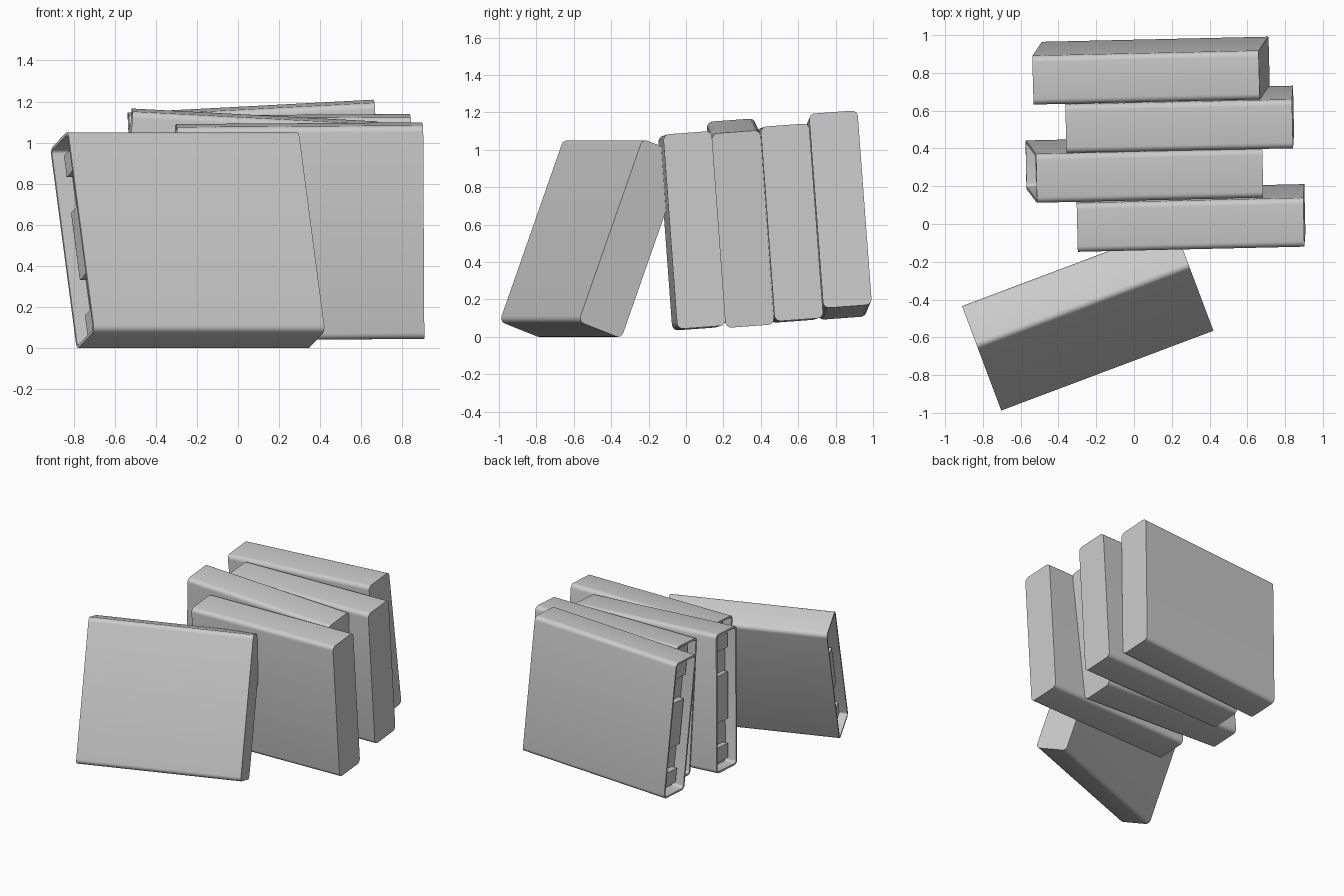
import bpy, bmesh, math
from mathutils import Vector, Euler, Matrix

if "Cube" in bpy.data.objects:
    bpy.data.objects.remove(bpy.data.objects["Cube"])

L, T, H, R = 1.2, 0.26, 1.043, 0.032   # length, thickness, height, edge radius
WALL, FLOOR, PLATE = 0.014, 0.09, 0.048  # rim width, recess depth, block depth


def rounded_profile(t, h, r, steps=5):
    pts = []
    for k, (sy, sz) in enumerate(((1, 1), (-1, 1), (-1, -1), (1, -1))):
        for i in range(steps + 1):
            a = math.radians(90 * k + 90 * i / steps)
            pts.append((sy * (t / 2 - r) + r * math.cos(a),
                        sz * (h / 2 - r) + r * math.sin(a)))
    return pts


def add_block(bm, y_width, z_mid, z_height):
    x0, x1 = -L / 2 + PLATE, -L / 2 + FLOOR + 0.005
    m = Matrix.LocRotScale(Vector(((x0 + x1) / 2, 0, z_mid)), None,
                           Vector((x1 - x0, y_width, z_height)))
    bmesh.ops.create_cube(bm, size=1, matrix=m)


def make_case(name, loc, rot):
    bm = bmesh.new()
    # Sleeve body, rounded along its length
    end = bm.faces.new([bm.verts.new((L / 2, y, z)) for y, z in rounded_profile(T, H, R)])
    ext = bmesh.ops.extrude_face_region(bm, geom=[end], use_keep_orig=True)
    moved = [v for v in ext["geom"] if isinstance(v, bmesh.types.BMVert)]
    open_end = next(f for f in ext["geom"] if isinstance(f, bmesh.types.BMFace))
    bmesh.ops.translate(bm, verts=moved, vec=(-L, 0, 0))
    bmesh.ops.recalc_face_normals(bm, faces=bm.faces[:])
    # Recessed open end with thin rim
    bmesh.ops.inset_region(bm, faces=[open_end], thickness=WALL, use_even_offset=True)
    ext = bmesh.ops.extrude_discrete_faces(bm, faces=[open_end])
    bmesh.ops.translate(bm, verts=ext["faces"][0].verts[:], vec=(FLOOR, 0, 0))
    # Middle plate and two end clips inside the recess
    add_block(bm, 0.18, 0.0, 0.35)
    for s in (-1, 1):
        add_block(bm, 0.17, s * 0.415, 0.11)
    me = bpy.data.meshes.new(name)
    bm.to_mesh(me)
    bm.free()
    ob = bpy.data.objects.new(name, me)
    bpy.context.collection.objects.link(ob)
    ob.location = loc
    ob.rotation_euler = Euler([math.radians(a) for a in rot])
    bpy.context.view_layer.objects.active = ob
    bpy.ops.object.select_all(action='DESELECT')
    ob.select_set(True)
    bpy.ops.object.shade_smooth_by_angle(angle=math.radians(30))


# One leaning case and a row of four standing cases
make_case("leaning_case", (-0.245, -0.50, 0.525), (-20.5, 0, 20.6))
make_case("standing_case_1", (0.302, 0.032, 0.567), (4.2, -0.4, 1.3))
make_case("standing_case_2", (0.055, 0.291, 0.608), (4.2, 3.0, 1.3))
make_case("standing_case_3", (0.242, 0.554, 0.608), (4.2, -0.4, 1.2))
make_case("standing_case_4", (0.090, 0.812, 0.651), (4.2, -3.0, 1.3))
